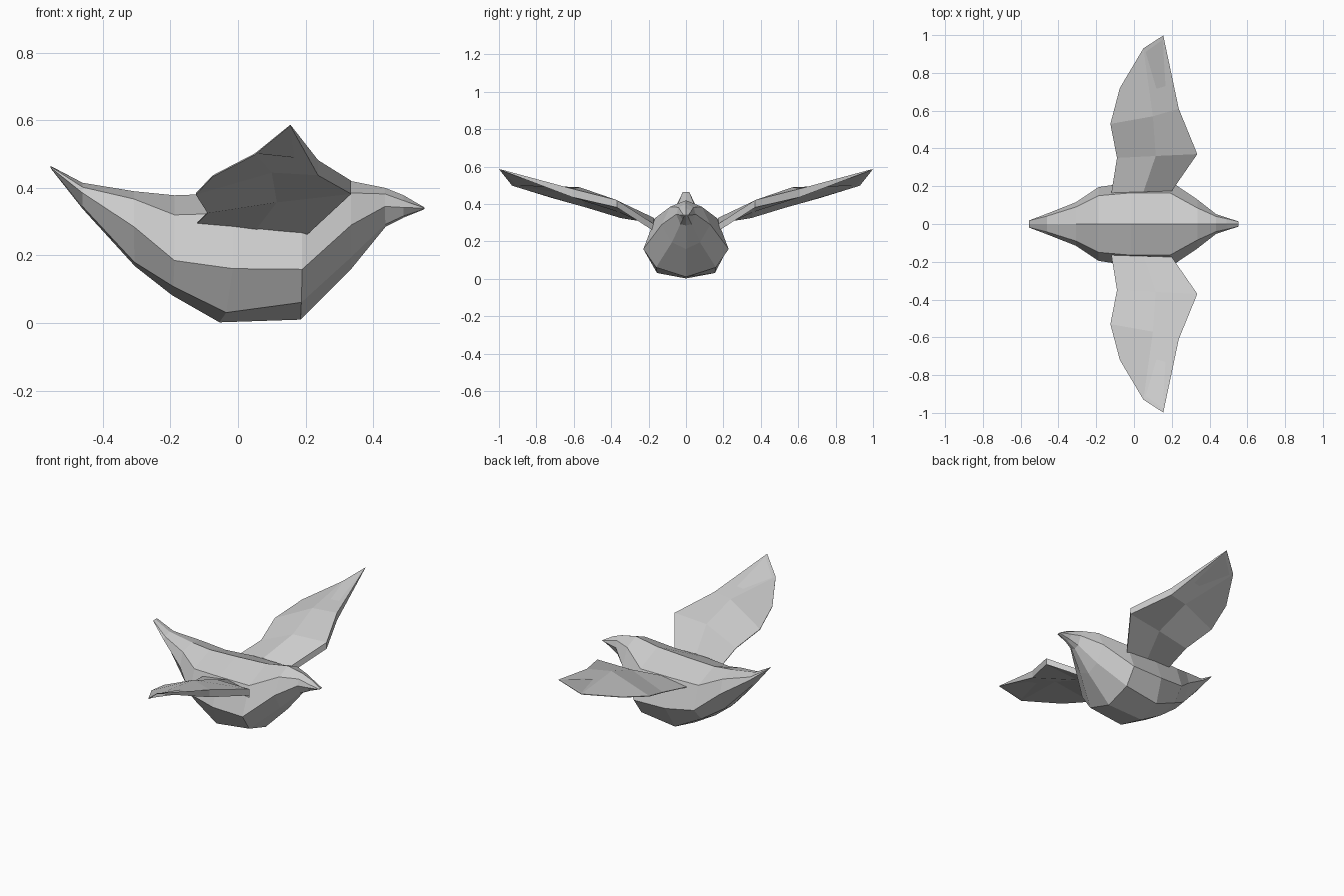
import bpy, bmesh


def make_object(name, verts, faces):
    mesh = bpy.data.meshes.new(name)
    mesh.from_pydata(verts, [], faces)
    bm = bmesh.new()
    bm.from_mesh(mesh)
    bmesh.ops.remove_doubles(bm, verts=bm.verts, dist=0.0005)
    bmesh.ops.recalc_face_normals(bm, faces=bm.faces)
    bm.to_mesh(mesh)
    bm.free()
    obj = bpy.data.objects.new(name, mesh)
    bpy.context.collection.objects.link(obj)
    return obj


def loft(name, rings):
    n = len(rings[0])
    verts = [p for ring in rings for p in ring]
    faces = [(i * n + k, i * n + (k + 1) % n, (i + 1) * n + (k + 1) % n, (i + 1) * n + k)
             for i in range(len(rings) - 1) for k in range(n)]
    faces += [tuple(range(n)), tuple(range(len(verts) - n, len(verts)))]
    return make_object(name, verts, faces)


# Body: eight-sided sections from tail to beak
# x, top z, shoulder (y, z), flank (y, z), belly (y, z), bottom (x, z)
sections = [
    (-.555, .465, (.018, .463), (.019, .460), (.008, .458), (-.553, .456)),
    (-.460, .415, (.042, .402), (.055, .385), (.020, .345), (-.460, .338)),
    (-.308, .390, (.090, .367), (.115, .285), (.070, .180), (-.305, .168)),
    (-.188, .378, (.150, .320), (.195, .185), (.125, .108), (-.195, .082)),
    (-.015, .384, (.165, .325), (.222, .161), (.155, .031), (-.055, .002)),
    (.190, .395, (.165, .325), (.228, .159), (.160, .061), (.185, .010)),
    (.335, .420, (.085, .385), (.130, .290), (.075, .195), (.335, .160)),
    (.435, .400, (.040, .382), (.052, .345), (.030, .292), (.437, .285)),
    (.490, .378, (.028, .362), (.034, .342), (.018, .317), (.490, .312)),
    (.552, .342, (.013, .341), (.014, .340), (.008, .338), (.552, .337)),
]
rings = []
for x, top, shoulder, flank, belly, bottom in sections:
    side = [(x, *shoulder), (x, *flank), ((x + bottom[0]) / 2, *belly)]
    mirrored = [(px, -py, pz) for px, py, pz in reversed(side)]
    rings.append([(x, 0, top)] + side + [(bottom[0], 0, bottom[1])] + mirrored)
loft("body", rings)

# Wings: thick leading edge, ridged middle, sharp trailing edge
# each point: x, y, underside z, upper z
wing = [
    [(.200, .175, .257, .295), (.050, .170, .272, .325), (-.120, .165, .295, .298)],
    [(.335, .370, .382, .421), (.115, .360, .357, .415), (-.090, .350, .325, .329)],
    [(.237, .610, .437, .482), (.100, .570, .445, .490), (-.125, .530, .380, .384)],
    [(.155, .998, .584, .587), (.050, .930, .498, .502), (-.075, .720, .433, .437)],
]
for name, s in (("left_wing", 1), ("right_wing", -1)):
    loft(name, [[(x, s * y, up) for x, y, low, up in row] +
                [(x, s * y, low) for x, y, low, up in reversed(row)] for row in wing])
